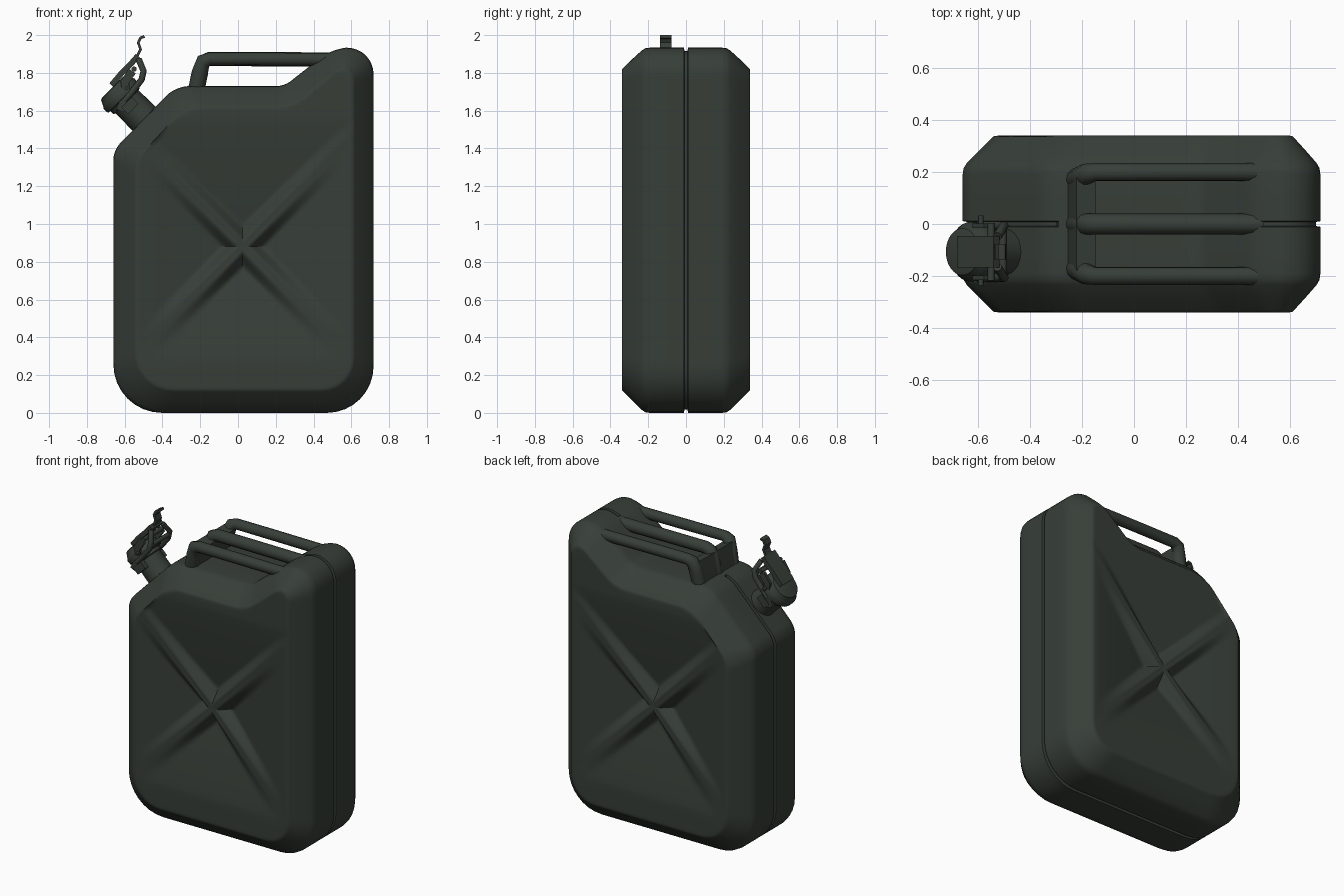
import bpy, bmesh, math
from mathutils import Vector, Matrix

if "Cube" in bpy.data.objects:
    bpy.data.objects.remove(bpy.data.objects["Cube"])

paint = bpy.data.materials.new("dark_green_paint")
paint.diffuse_color = (0.038, 0.048, 0.039, 1)
paint.use_nodes = True
paint.node_tree.nodes["Principled BSDF"].inputs["Base Color"].default_value = paint.diffuse_color


def finish(ob, angle=50):
    ob.data.materials.clear()
    ob.data.materials.append(paint)
    bpy.ops.object.select_all(action='DESELECT')
    ob.select_set(True)
    bpy.context.view_layer.objects.active = ob
    bpy.ops.object.shade_smooth_by_angle(angle=math.radians(angle))
    return ob


def from_bmesh(name, bm, angle=50):
    bmesh.ops.recalc_face_normals(bm, faces=bm.faces[:])
    me = bpy.data.meshes.new(name)
    bm.to_mesh(me)
    bm.free()
    ob = bpy.data.objects.new(name, me)
    bpy.context.collection.objects.link(ob)
    return finish(ob, angle)


def tube(name, pts, r, radii=None):
    cu = bpy.data.curves.new(name, 'CURVE')
    cu.dimensions = '3D'
    cu.bevel_depth, cu.bevel_resolution, cu.use_fill_caps = r, 3, True
    sp = cu.splines.new('POLY')
    sp.points.add(len(pts) - 1)
    for i, p in enumerate(pts):
        sp.points[i].co = (*p, 1)
        sp.points[i].radius = radii[i] if radii else 1
    ob = bpy.data.objects.new(name, cu)
    bpy.context.collection.objects.link(ob)
    bpy.ops.object.select_all(action='DESELECT')
    ob.select_set(True)
    bpy.context.view_layer.objects.active = ob
    bpy.ops.object.convert(target='MESH')
    return finish(bpy.context.view_layer.objects.active)


# ---------- body: two rounded outlines (rim and face), lofted and mirrored ----------
RIM = [(-.66, 0, .26), (.718, 0, .25), (.718, 1.94, .15), (.50, 1.93, .08),
       (.245, 1.73, .04), (-.33, 1.73, .07), (-.66, 1.39, .05)]
FACE = [(-.54, .12, .20), (.61, .12, .17), (.61, 1.82, .06), (.53, 1.82, .035),
        (.29, 1.62, .08), (-.28, 1.62, .10), (-.54, 1.34, .06)]
n = len(RIM)
COUNT = [max(2, int((Vector(RIM[i][:2]) - Vector(RIM[(i + 1) % n][:2])).length / .03))
         for i in range(n)]


def outline(poly):
    out, arcs = [], []
    for i in range(n):
        p, a, b = (Vector(poly[j % n][:2]) for j in (i, i - 1, i + 1))
        c = poly[i][2]
        s, e = p + (a - p).normalized() * c, p + (b - p).normalized() * c
        q, w = s.lerp(p, .56), e.lerp(p, .56)
        arcs.append([s * (1 - t) ** 3 + q * 3 * t * (1 - t) ** 2 + w * 3 * t * t * (1 - t) + e * t ** 3
                     for t in (k / 8 for k in range(9))])
    for i in range(n):
        out += arcs[i]
        s, e = arcs[i][-1], arcs[(i + 1) % n][0]
        out += [s.lerp(e, k / COUNT[i]) for k in range(1, COUNT[i])]
    return out


CEN = Vector((.025, .88))


def dent(p):
    # raised diagonal cross, with four panels sinking towards the middle between its arms
    x, z = p.x - CEN.x, p.y - CEN.y
    s = min(1, max(abs(x), abs(z)) / .57)
    reach = (.68 if z > 0 else .60) if abs(z) > abs(x) else .56
    u = min(1, max(abs(x), abs(z)) / reach)
    d = abs(abs(x) - abs(z)) / math.sqrt(2)
    k = min(1, max(0, (d - .015) / .07))
    k = k * k * (3 - 2 * k)
    rib = .032 * (1 - s)
    return rib + (max(rib, .115 * (1 - u) ** 1.2) - rib) * k


rim, face = outline(RIM), outline(FACE)
bm = bmesh.new()
rings = []
# seam groove, side wall, chamfer
for f, y in [(.16, 0), (.16, .008), (0, .011), (0, .10), (0, .19), (.03, .215),
             (.13, .234), (.5, .28), (.93, .331), (1, .338)]:
    ring = []
    for p, q in zip(rim, face):
        notch = -.30 < p.x < .48 and p.y > 1.6
        g = 0 if (notch and y < .01) else f
        c = p.lerp(q, g)
        ring.append(bm.verts.new((c.x, -y, c.y)))
    rings.append(ring)
# stamped face
STEPS = 40
for k in range(STEPS):
    t = .985 * (1 - k / STEPS)
    ring = []
    for q in face:
        c = CEN.lerp(q, t)
        ring.append(bm.verts.new((c.x, -.34 + dent(c), c.y)))
    rings.append(ring)
for a, b in zip(rings, rings[1:]):
    for i in range(len(a)):
        j = (i + 1) % len(a)
        bm.faces.new((a[i], a[j], b[j], b[i]))
mid = bm.verts.new((CEN.x, -.34 + dent(CEN), CEN.y))
for i in range(len(rings[-1])):
    bm.faces.new((rings[-1][i], rings[-1][(i + 1) % len(rings[-1])], mid))
geo = bmesh.ops.duplicate(bm, geom=bm.verts[:] + bm.edges[:] + bm.faces[:])["geom"]
for v in geo:
    if isinstance(v, bmesh.types.BMVert):
        v.co.y *= -1
bmesh.ops.remove_doubles(bm, verts=bm.verts[:], dist=.00005)
from_bmesh("can_body", bm)

# ---------- three carrying handles ----------
for name, y, r in (("front_handle", -.2, .035), ("middle_handle", 0, .04), ("back_handle", .2, .035)):
    k = .035 / r
    tube(name, [(-.225, y * .85, 1.69), (-.202, y * .9, 1.80), (-.183, y * .97, 1.862),
                (-.15, y, 1.874), (.1, y, 1.873), (.5, y, 1.87)], r,
         [1.25 * k, 1.25 * k, 1.15 * k, 1, 1, 1])

# ---------- spout: turned neck and cap, tilted 45 degrees ----------
SY = -.107
FRAME = Matrix.Translation((-.495, SY, 1.555)) @ Matrix.Rotation(math.radians(-45), 4, 'Y')


def turned(name, profile, seg=32):
    bm = bmesh.new()
    rows = [[bm.verts.new(FRAME @ Vector((r * math.cos(2 * math.pi * i / seg),
                                          r * math.sin(2 * math.pi * i / seg), h)))
             for i in range(seg)] for r, h in profile]
    for a, b in zip(rows, rows[1:]):
        for i in range(seg):
            j = (i + 1) % seg
            bm.faces.new((a[i], a[j], b[j], b[i]))
    bm.faces.new(rows[0])
    bm.faces.new(rows[-1])
    return from_bmesh(name, bm, 40)


turned("spout_neck", [(.095, -.06), (.088, .01), (.086, .13), (.098, .135), (.098, .155), (.08, .16)])
turned("spout_cap", [(.085, .155), (.113, .16), (.115, .19), (.105, .205), (.09, .235), (.075, .24)])


def strip(name, pts, y0, y1, th):
    # bent sheet: xz path widened along y and given thickness
    bm = bmesh.new()
    rows = []
    for i, p in enumerate(pts):
        a, b = Vector(pts[max(i - 1, 0)]), Vector(pts[min(i + 1, len(pts) - 1)])
        d = (b - a).normalized()
        nrm = Vector((-d.y, d.x)) * th / 2
        w = [(Vector(p) + nrm, y0), (Vector(p) + nrm, y1), (Vector(p) - nrm, y1), (Vector(p) - nrm, y0)]
        rows.append([bm.verts.new((q.x, y, q.y)) for q, y in w])
    for a, b in zip(rows, rows[1:]):
        for i in range(4):
            j = (i + 1) % 4
            bm.faces.new((a[i], a[j], b[j], b[i]))
    bm.faces.new(rows[0])
    bm.faces.new(rows[-1])
    return from_bmesh(name, bm, 40)


# web joining the three handle legs
strip("handle_web", [(-.225, 1.69), (-.20, 1.80), (-.185, 1.855)], -.18, .18, .075)

# ---------- latch: lever with hooked thumb tab, side arms, bail, pins ----------
strip("latch_lever", [(-.67, 1.735), (-.615, 1.80), (-.565, 1.85), (-.53, 1.89)], SY - .06, SY + .06, .03)
strip("latch_thumb_tab", [(-.54, 1.875), (-.516, 1.925), (-.528, 1.96), (-.516, 1.985), (-.495, 1.993)],
      SY - .03, SY + .03, .015)
for side, s in (("front", -1), ("back", 1)):
    y = SY + s * .1
    strip(side + "_latch_arm", [(-.625, 1.60), (-.59, 1.68), (-.60, 1.75), (-.56, 1.81)],
          y - .009, y + .009, .045)
    tube(side + "_latch_bail", [(-.525, SY + s * .06, 1.87), (-.50, y, 1.81),
                                (-.51, y, 1.765), (-.56, y, 1.70), (-.60, y, 1.655)], .017)
    strip(side + "_neck_lug", [(-.60, 1.60), (-.545, 1.655)], y - .02, y + .012, .05)
tube("hinge_pin", [(-.59, SY - .13, 1.72), (-.59, SY + .14, 1.72)], .01)
tube("bail_cross_pin", [(-.505, SY - .1, 1.79), (-.505, SY + .1, 1.79)], .015)
tube("lever_pin", [(-.55, SY - .11, 1.82), (-.55, SY + .11, 1.82)], .014)
